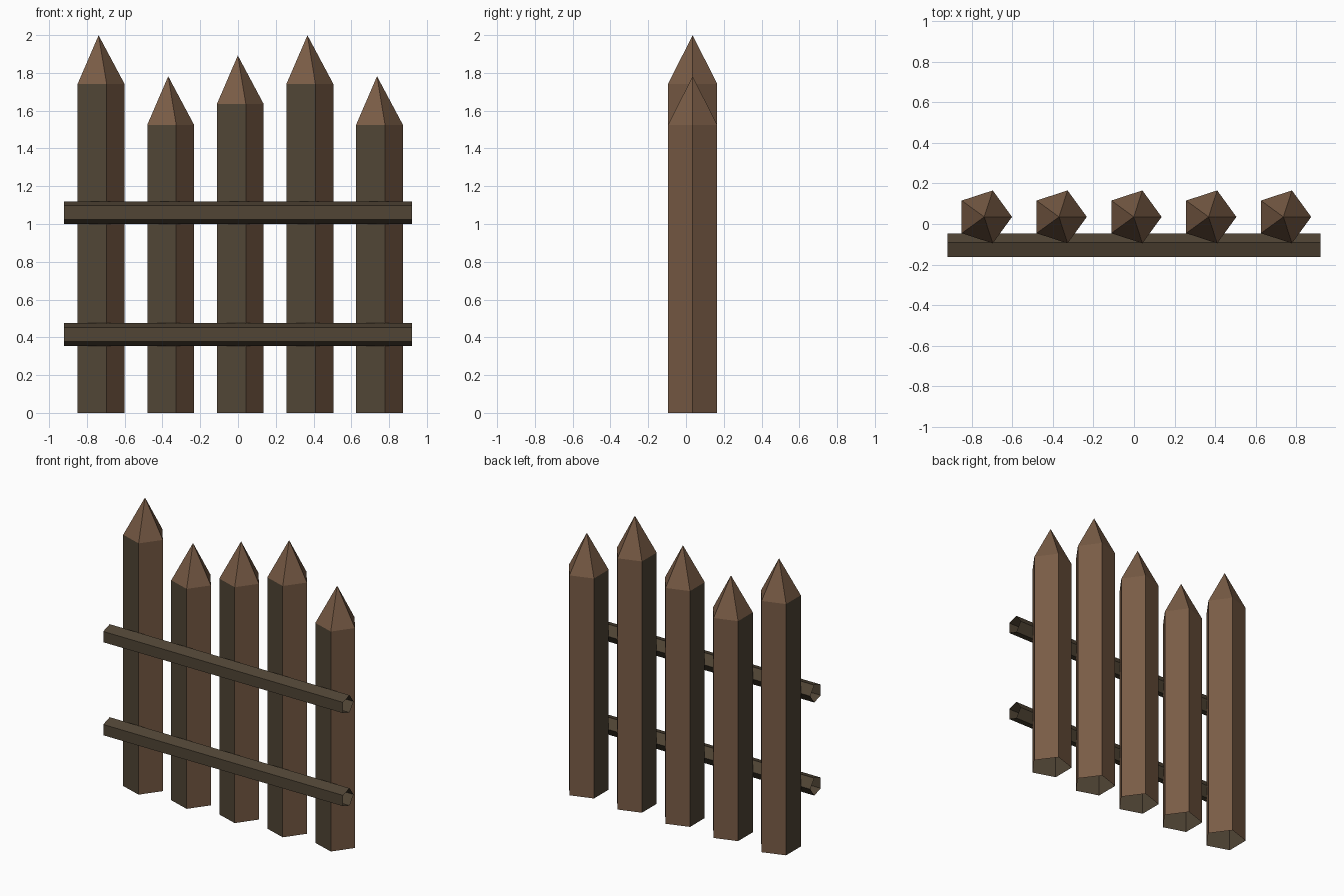
import bpy, bmesh, math
from mathutils import Vector

if "Cube" in bpy.data.objects:
    bpy.data.objects.remove(bpy.data.objects["Cube"])


def material(name, rgb):
    m = bpy.data.materials.new(name)
    m.diffuse_color = (*rgb, 1.0)
    m.use_nodes = True
    m.node_tree.nodes["Principled BSDF"].inputs["Base Color"].default_value = m.diffuse_color
    return m


warm_wood = material("warm brown wood", (0.190, 0.106, 0.060))
dark_wood = material("dark weathered wood", (0.082, 0.060, 0.036))


def tube(bm, start, end, u, v, r):
    """Open five-sided tube with its first corner along u; returns the end ring."""
    offs = [r * (math.cos(i * math.tau / 5) * u + math.sin(i * math.tau / 5) * v)
            for i in range(5)]
    a = [bm.verts.new(start + o) for o in offs]
    b = [bm.verts.new(end + o) for o in offs]
    for i in range(5):
        j = (i + 1) % 5
        bm.faces.new((a[i], a[j], b[j], b[i]))
    return b


def finish(bm, name, mats):
    bm.normal_update()
    me = bpy.data.meshes.new(name)
    for m in mats:
        me.materials.append(m)
    ob = bpy.data.objects.new(name, me)
    bpy.context.collection.objects.link(ob)
    return ob


X, Y, Z = Vector((1, 0, 0)), Vector((0, 1, 0)), Vector((0, 0, 1))

# Pickets: open-bottomed posts with pointed tips
shoulders = [1.742, 1.525, 1.635, 1.742, 1.525]
for n, h in enumerate(shoulders):
    base = Vector((-0.738 + 0.3685 * n, 0.035, 0))
    bm = bmesh.new()
    ring = tube(bm, base, base + h * Z, X, Y, 0.137)
    tip = bm.verts.new(base + (h + 0.257) * Z)
    for i in range(5):
        bm.faces.new((ring[i], ring[(i + 1) % 5], tip))
    ob = finish(bm, f"picket_{n + 1}", (warm_wood, dark_wood))
    # the left and front-left sides of the post are weathered
    for f in bm.faces:
        if abs(f.normal.z) < 0.1 and f.normal.x < -0.2 and f.normal.y < 0.1:
            f.material_index = 1
    bm.to_mesh(ob.data)
    bm.free()

# Rails: open-ended, flat side to the front
for name, z in (("lower_rail", 0.415), ("upper_rail", 1.06)):
    bm = bmesh.new()
    c = Vector((0, -0.111, z))
    tube(bm, c - 0.92 * X, c + 0.92 * X, Y, Z, 0.0635)
    ob = finish(bm, name, (dark_wood,))
    bm.to_mesh(ob.data)
    bm.free()
